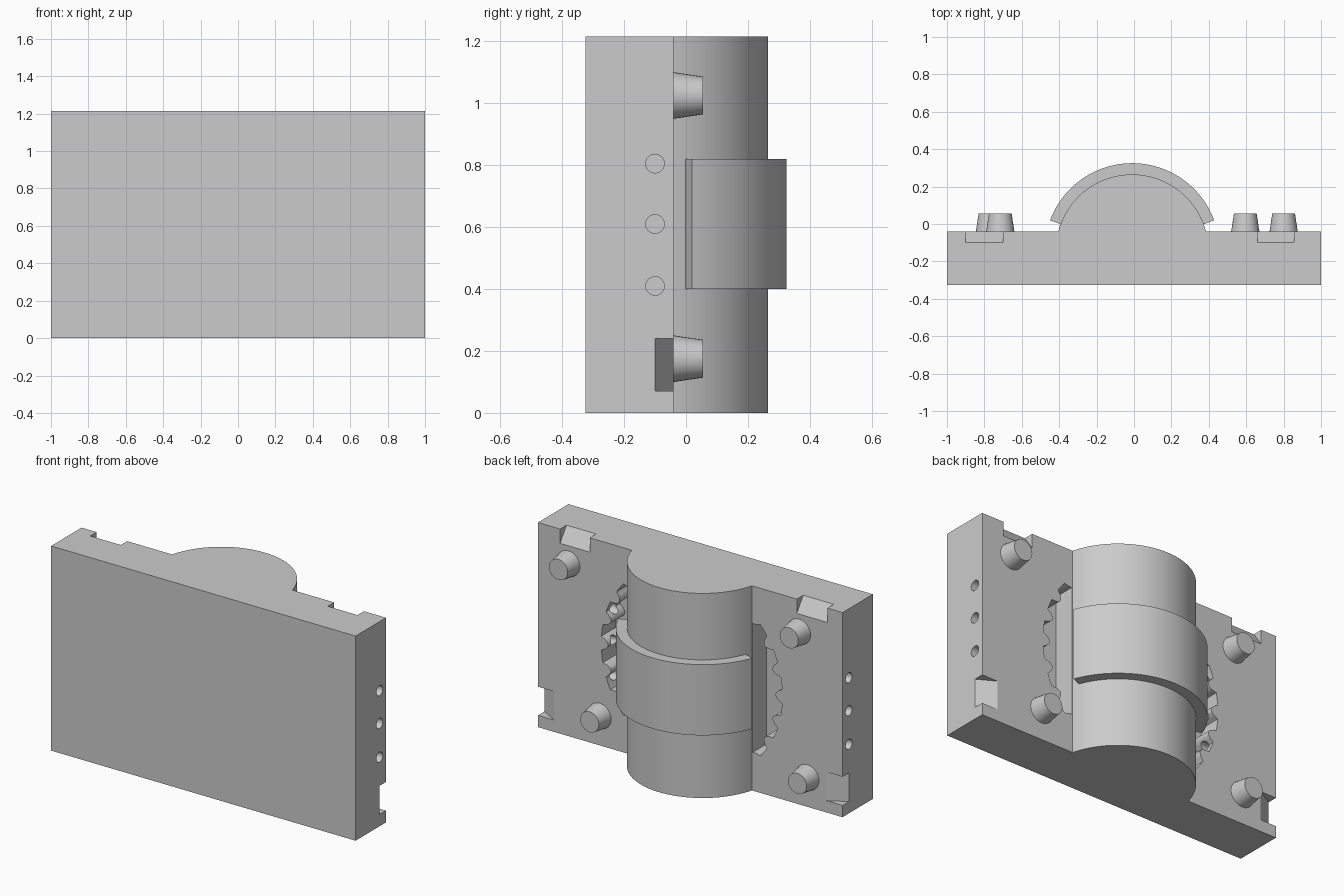
import bpy, bmesh
from math import sin, cos, pi, atan2, sqrt, hypot
from mathutils import Matrix

default = bpy.data.objects.get("Cube")
if default:
    bpy.data.objects.remove(default, do_unlink=True)

W, H = 1.0, 1.215              # half width, height
FRONT, BACK = -0.325, -0.04    # plate faces
CX, CY, R = -0.01, -0.143, 0.408   # barrel axis and radius
MID = 0.61

grey = bpy.data.materials.new("light grey plastic")
grey.use_nodes = True
grey.diffuse_color = (0.6, 0.6, 0.6, 1)
grey.node_tree.nodes["Principled BSDF"].inputs["Base Color"].default_value = (0.6, 0.6, 0.6, 1)


def finish(name, bm):
    bmesh.ops.recalc_face_normals(bm, faces=bm.faces)
    mesh = bpy.data.meshes.new(name)
    bm.to_mesh(mesh)
    bm.free()
    mesh.materials.append(grey)
    ob = bpy.data.objects.new(name, mesh)
    bpy.context.collection.objects.link(ob)
    return ob


def prism(name, points, offset):
    """Extrude a closed outline of 3D points along an offset."""
    bm = bmesh.new()
    face = bm.faces.new([bm.verts.new(p) for p in points])
    ext = bmesh.ops.extrude_face_region(bm, geom=[face], use_keep_orig=True)
    moved = [g for g in ext["geom"] if isinstance(g, bmesh.types.BMVert)]
    bmesh.ops.translate(bm, verts=moved, vec=offset)
    return finish(name, bm)


def cone(name, r1, r2, length, centre, axis):
    bm = bmesh.new()
    turn = Matrix.Rotation(-pi / 2, 4, 'X') if axis == 'Y' else Matrix.Rotation(pi / 2, 4, 'Y')
    bmesh.ops.create_cone(bm, cap_ends=True, segments=32, radius1=r1, radius2=r2,
                          depth=length, matrix=Matrix.Translation(centre) @ turn)
    return finish(name, bm)


def arc(radius, a0, a1, n, z):
    steps = [a0 + (a1 - a0) * i / n for i in range(n + 1)]
    return [(CX + radius * cos(a), CY + radius * sin(a), z) for a in steps]


def cut(target, cutter):
    mod = target.modifiers.new(cutter.name, 'BOOLEAN')
    mod.operation = 'DIFFERENCE'
    mod.solver = 'EXACT'
    mod.object = cutter
    bpy.context.view_layer.objects.active = target
    bpy.ops.object.modifier_apply(modifier=mod.name)
    bpy.data.objects.remove(cutter, do_unlink=True)


# Back plate with the half barrel, as one profile
a = atan2(BACK - CY, sqrt(R * R - (BACK - CY) ** 2))
outline = [(-W, BACK, 0), (-W, FRONT, 0), (W, FRONT, 0), (W, BACK, 0)] + arc(R, a, pi - a, 64, 0)
body = prism("plate_and_barrel", outline, (0, 0, H))

# Toothed wheel pockets either side of the barrel
for side in (-1, 1):
    wall = 0.40
    pts = []
    for i in range(241):
        t = -0.85 + 1.7 * i / 240
        r = 0.595 - 0.045 * max(0, cos(24 * t)) ** 0.6
        if r * cos(t) > wall:
            pts.append((CX + side * r * cos(t), BACK - 0.13, MID + r * sin(t)))
    pts.append((CX + side * wall, BACK - 0.13, pts[-1][2]))
    pts.insert(0, (CX + side * wall, BACK - 0.13, pts[0][2]))
    cut(body, prism("pocket_cutter", pts, (0, 0.15, 0)))

# Pin holes through each side into the pockets
for side in (-1, 1):
    for z in (0.41, MID, 0.805):
        cut(body, cone("pin_hole_cutter", 0.03, 0.03, 0.55, (side * 0.785, -0.10, z), 'X'))

# Sloped pry notches on the top edge
for x0, x1 in ((-0.9, -0.7), (0.66, 0.855)):
    ramp = [(x0, BACK, 1.13), (x0, BACK - 0.06, H), (x0, BACK - 0.06, H + 0.05),
            (x0, BACK + 0.03, H + 0.05), (x0, BACK + 0.03, 1.13)]
    cut(body, prism("top_notch_cutter", ramp, (x1 - x0, 0, 0)))

# Sloped pry notches on the side edges
for s in (-1, 1):
    ramp = [(s * 0.895, BACK, 0.07), (s * W, BACK - 0.06, 0.07), (s * 1.05, BACK - 0.06, 0.07),
            (s * 1.05, BACK + 0.03, 0.07), (s * 0.895, BACK + 0.03, 0.07)]
    cut(body, prism("side_notch_cutter", ramp, (0, 0, 0.17)))

# Raised band around the middle of the barrel
b = 0.355
band = prism("barrel_band", arc(0.468, b, pi - b, 64, 0.40) + arc(R - 0.004, pi - b, b, 64, 0.40),
             (0, 0, 0.42))

# Tapered locating pegs
pegs = []
for name, x, z in (("upper_left_peg", 0.80, 1.025), ("upper_right_peg", -0.715, 1.025),
                   ("lower_left_peg", 0.595, 0.175), ("lower_right_peg", -0.77, 0.175)):
    pegs.append(cone(name, 0.076, 0.061, 0.10, (x, BACK + 0.045, z), 'Y'))

# Smooth curved surfaces, keep edges crisp
bpy.ops.object.select_all(action='DESELECT')
for ob in [body, band] + pegs:
    ob.select_set(True)
bpy.context.view_layer.objects.active = body
bpy.ops.object.shade_smooth_by_angle(angle=0.5)
